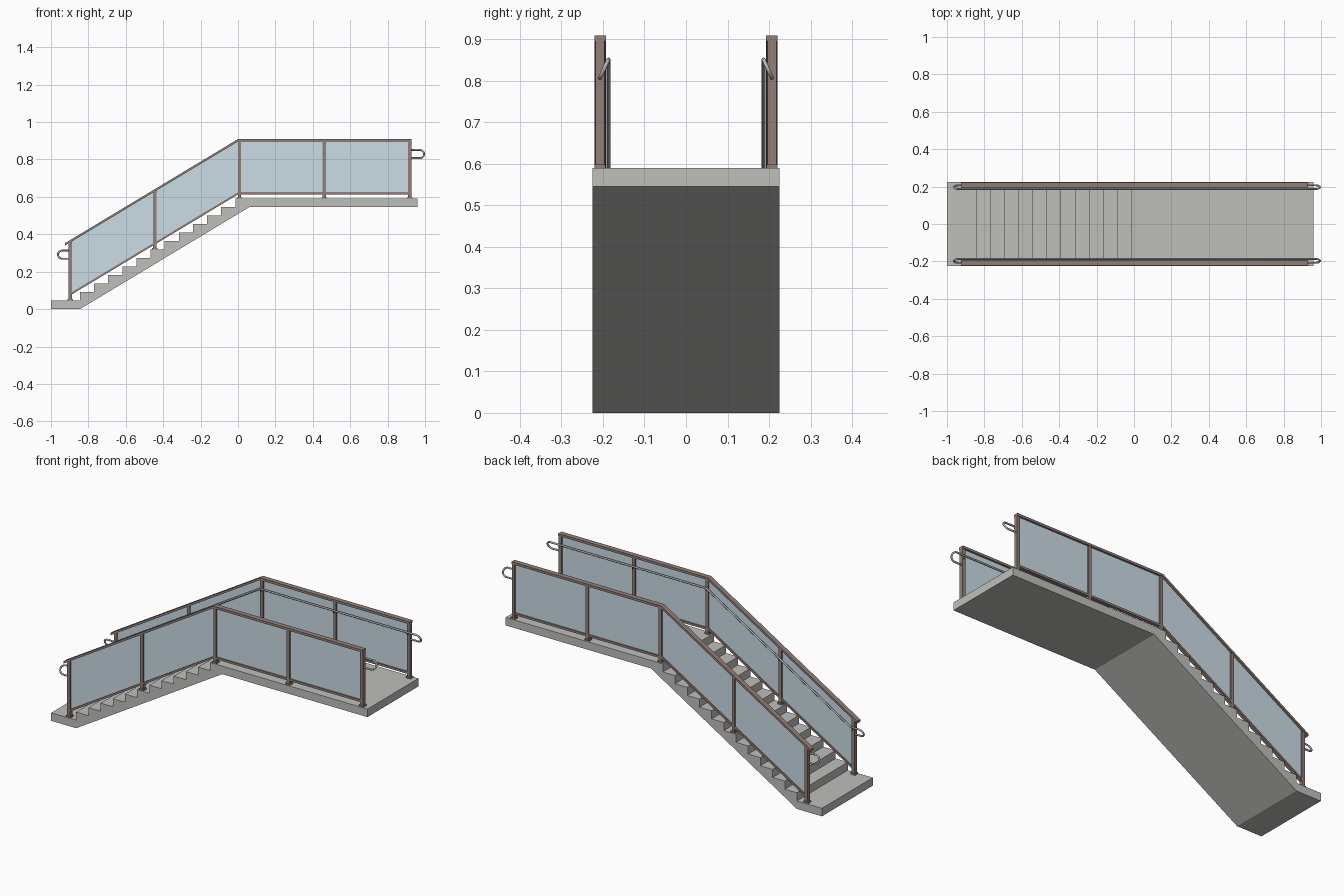
import bpy, bmesh, math

if "Cube" in bpy.data.objects:
    bpy.data.objects.remove(bpy.data.objects["Cube"])

SLOPE = 0.545 / 0.906
Y_RAIL, Y_HAND = 0.207, 0.187


def material(name, color):
    m = bpy.data.materials.new(name)
    m.diffuse_color = (*color, 1)
    m.use_nodes = True
    m.node_tree.nodes["Principled BSDF"].inputs["Base Color"].default_value = m.diffuse_color
    return m


concrete = material("concrete", (0.52, 0.53, 0.50))
brown = material("brown_metal", (0.29, 0.22, 0.19))
glass = material("glass", (0.60, 0.72, 0.79))
steel = material("steel", (0.45, 0.46, 0.47))


def prism(name, pts, y, width, mat):
    """Extrude an x-z outline along y, centred on y."""
    bm = bmesh.new()
    face = bm.faces.new([bm.verts.new((px, y - width / 2, pz)) for px, pz in pts])
    ext = bmesh.ops.extrude_face_region(bm, geom=[face])
    verts = [v for v in ext["geom"] if isinstance(v, bmesh.types.BMVert)]
    bmesh.ops.translate(bm, verts=verts, vec=(0, width, 0))
    bmesh.ops.recalc_face_normals(bm, faces=bm.faces)
    me = bpy.data.meshes.new(name)
    bm.to_mesh(me)
    bm.free()
    me.materials.append(mat)
    ob = bpy.data.objects.new(name, me)
    bpy.context.collection.objects.link(ob)
    return ob


def box(name, x0, x1, z0, z1, y, width, mat):
    return prism(name, [(x0, z0), (x1, z0), (x1, z1), (x0, z1)], y, width, mat)


def band(name, line, low, high, y, width, mat):
    """Strip between two vertical offsets of an x-z line."""
    pts = [(x, z + low) for x, z in line] + [(x, z + high) for x, z in reversed(line)]
    return prism(name, pts, y, width, mat)


def tube(name, pts, radius, mat):
    cu = bpy.data.curves.new(name, "CURVE")
    cu.dimensions = "3D"
    cu.bevel_depth = radius
    cu.bevel_resolution = 2
    cu.use_fill_caps = True
    sp = cu.splines.new("POLY")
    sp.points.add(len(pts) - 1)
    for p, co in zip(sp.points, pts):
        p.co = (*co, 1)
    cu.materials.append(mat)
    ob = bpy.data.objects.new(name, cu)
    bpy.context.collection.objects.link(ob)


def rail_z(x, top, knee=0.0):
    return top + SLOPE * min(0, x - knee)


# Stair body: lower landing, 12 steps, upper landing, sloped underside
N, X0, RUN, RISE = 12, -0.845, 0.0755, 0.545 / 12
outline = [(-1, 0), (-1, 0.045)]
for i in range(N):
    outline += [(X0 + i * RUN, 0.045 + i * RISE), (X0 + i * RUN, 0.045 + (i + 1) * RISE)]
outline += [(0.96, 0.59), (0.96, 0.545), (0.06, 0.545), (X0, 0)]
prism("stair_body", outline, 0, 0.45, concrete)

# Post positions and the height each one stands on
posts = [(-0.897, 0.045), (-0.445, 0.045 + 6 * RISE), (0.008, 0.59), (0.462, 0.59), (0.918, 0.59)]


def loop_end(cx, z_top, s, sign):
    """Half-round return from the handrail back towards the post."""
    pts = []
    for i in range(11):
        a = math.pi * i / 10
        t = (1 - math.cos(a)) / 2
        pts.append((cx + sign * 0.025 * math.sin(a),
                    s * (Y_HAND + t * (Y_RAIL - Y_HAND)), z_top - 0.044 * t))
    return pts


for s, side in ((-1, "front"), (1, "back")):
    y = s * Y_RAIL
    # Posts with base plates and handrail brackets
    for i, (x, base) in enumerate(posts):
        top = rail_z(x, 0.898)
        box(f"{side}_post_{i}", x - 0.009, x + 0.009, base, top, y, 0.021, brown)
        box(f"{side}_post_base_{i}", x - 0.014, x + 0.014, base, base + 0.008, y, 0.026, brown)
        hz = rail_z(x, 0.851, 0.005)
        tube(f"{side}_bracket_{i}", [(x, y, hz - 0.012), (x, s * Y_HAND, hz - 0.012),
                                     (x, s * Y_HAND, hz)], 0.003, steel)
    # Top and bottom rails follow the flight and landing
    line = [(-0.925, rail_z(-0.925, 0)), (0, 0), (0.927, 0)]
    band(f"{side}_top_rail", line, 0.896, 0.909, y, 0.028, brown)
    line = [(-0.897, rail_z(-0.897, 0)), (0, 0), (0.918, 0)]
    band(f"{side}_bottom_rail", line, 0.613, 0.625, y, 0.02, brown)
    # Glass panels between posts
    for i in range(4):
        xa, xb = posts[i][0] + 0.009, posts[i + 1][0] - 0.009
        band(f"{side}_glass_{i}", [(xa, rail_z(xa, 0)), (xb, rail_z(xb, 0))],
             0.62, 0.9, y, 0.006, glass)
    # Inner handrail with looped ends
    zl, zh = 0.313, 0.851
    left = loop_end(-0.938, zl, s, -1)
    right = loop_end(0.97, zh, s, 1)
    path = [(-0.897, y, zl - 0.044)] + left[::-1]
    path += [(0.005 - (zh - zl) / SLOPE, s * Y_HAND, zl), (0.005, s * Y_HAND, zh)]
    path += right + [(0.918, y, zh - 0.044)]
    tube(f"{side}_handrail", path, 0.005, steel)
